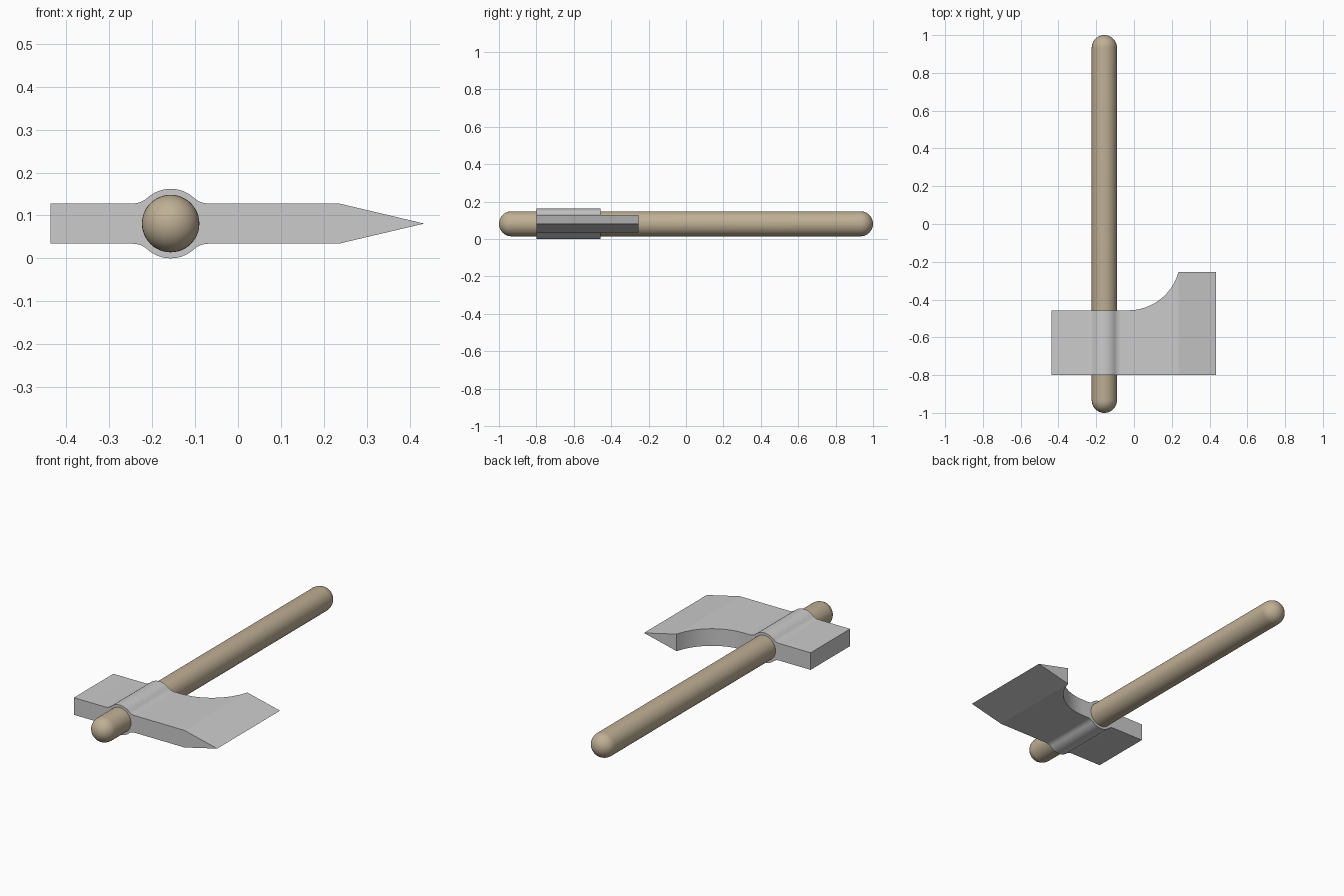
import bpy, bmesh
from math import sin, cos, asin, sqrt, pi, radians
from mathutils import Matrix

if "Cube" in bpy.data.objects:
    bpy.data.objects.remove(bpy.data.objects["Cube"])

CX, CZ = -0.157, 0.081      # handle axis


def make_object(name, bm, angle):
    bmesh.ops.remove_doubles(bm, verts=bm.verts, dist=1e-5)
    bmesh.ops.recalc_face_normals(bm, faces=bm.faces)
    mesh = bpy.data.meshes.new(name)
    bm.to_mesh(mesh)
    bm.free()
    obj = bpy.data.objects.new(name, mesh)
    bpy.context.collection.objects.link(obj)
    bpy.ops.object.select_all(action='DESELECT')
    obj.select_set(True)
    bpy.context.view_layer.objects.active = obj
    bpy.ops.object.shade_smooth_by_angle(angle=radians(angle))
    return obj


# Handle: capsule profile spun around the y axis
R_H, STEPS = 0.067, 10
arc = [(R_H * sin(a), R_H * cos(a)) for a in (i * pi / 2 / STEPS for i in range(STEPS + 1))]
profile = [(r, 1 - R_H + y) for r, y in arc] + [(r, -1 + R_H - y) for r, y in reversed(arc)]
bm = bmesh.new()
verts = [bm.verts.new((r, y, 0)) for r, y in profile]
edges = [bm.edges.new(pair) for pair in zip(verts, verts[1:])]
bmesh.ops.spin(bm, geom=verts + edges, cent=(0, 0, 0), axis=(0, 1, 0), angle=2 * pi, steps=48)
bm.transform(Matrix.Translation((CX, 0, CZ)))
handle = make_object("handle", bm, 40)
wood = bpy.data.materials.new("wood")
wood.diffuse_color = (0.52, 0.43, 0.30, 1)
wood.use_nodes = True
wood.node_tree.nodes["Principled BSDF"].inputs["Base Color"].default_value = wood.diffuse_color
handle.data.materials.append(wood)

# Axe head: stations along x, each with half thickness and back edge position
HALF, R_EYE, FILLET = 0.047, 0.081, 0.05
Y_FRONT, Y_BACK, Y_HORN = -0.80, -0.457, -0.255
dx = sqrt((R_EYE + FILLET) ** 2 - (HALF + FILLET) ** 2)
phi = asin(dx / (R_EYE + FILLET))
stations = [(-0.437, HALF, Y_BACK)]

# Rounded eye with fillets either side of the handle
side = [(dx - FILLET * sin(phi * i / 8), HALF + FILLET * (1 - cos(phi * i / 8))) for i in range(8)]
stations += [(CX - x, h, Y_BACK) for x, h in side]
for i in range(17):
    a = phi * (i / 8 - 1)
    stations.append((CX + R_EYE * sin(a), R_EYE * cos(a), Y_BACK))
stations += [(CX + x, h, Y_BACK) for x, h in reversed(side)]

# Concave back sweep up to the horn
X0, X1 = -0.03, 0.235
rise = Y_HORN - Y_BACK
radius = ((X1 - X0) ** 2 + rise ** 2) / (2 * rise)
end = asin((X1 - X0) / radius)
for i in range(17):
    a = end * i / 16
    stations.append((X0 + radius * sin(a), HALF, Y_BACK + radius * (1 - cos(a))))

# Tapered cutting edge
stations.append((0.25, 0.0434, Y_HORN))
stations.append((0.434, 0.0, Y_HORN))

bm = bmesh.new()
rings = [[bm.verts.new(p) for p in ((x, Y_FRONT, CZ + h), (x, yb, CZ + h),
                                    (x, yb, CZ - h), (x, Y_FRONT, CZ - h))]
         for x, h, yb in stations]
for a, b in zip(rings, rings[1:]):
    for k in range(4):
        n = (k + 1) % 4
        bm.faces.new((a[k], a[n], b[n], b[k]))
bm.faces.new(rings[0])
make_object("axe_head", bm, 11)
